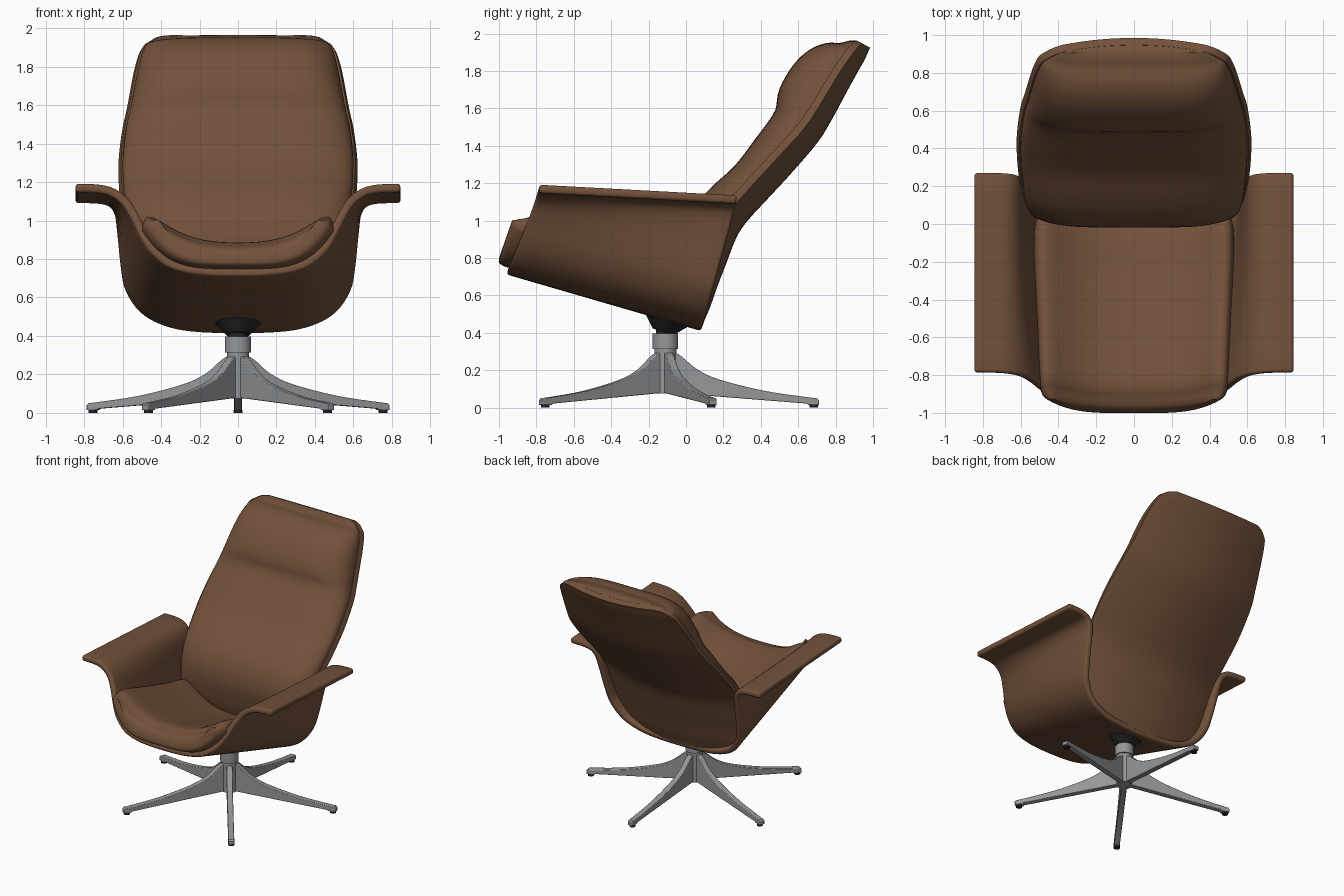
import bpy, bmesh, math
from mathutils import Matrix, Vector

if "Cube" in bpy.data.objects:
    bpy.data.objects.remove(bpy.data.objects["Cube"])


def material(name, rgb):
    m = bpy.data.materials.new(name)
    m.diffuse_color = (*rgb, 1)
    m.use_nodes = True
    m.node_tree.nodes["Principled BSDF"].inputs["Base Color"].default_value = m.diffuse_color
    return m


LEATHER = material("brown leather", (0.17, 0.083, 0.043))
METAL = material("grey metal", (0.30, 0.31, 0.32))
BLACK = material("black", (0.018, 0.018, 0.02))


def finish(name, bm, mat, angle=40, recalc=True):
    if recalc:
        bmesh.ops.recalc_face_normals(bm, faces=bm.faces)
    me = bpy.data.meshes.new(name)
    bm.to_mesh(me)
    bm.free()
    me.materials.append(mat)
    me.polygons.foreach_set("use_smooth", [True] * len(me.polygons))
    me.set_sharp_from_angle(angle=math.radians(angle))
    ob = bpy.data.objects.new(name, me)
    bpy.context.collection.objects.link(ob)
    return ob


def spline(pts, n=4):
    """Catmull-Rom curve through tuples of any length."""
    p = [pts[0]] + list(pts) + [pts[-1]]
    out = []
    for i in range(1, len(p) - 2):
        for k in range(n):
            t = k / n
            out.append(tuple(
                0.5 * (2 * b + (c - a) * t + (2 * a - 5 * b + 4 * c - d) * t * t
                       + (3 * b - a - 3 * c + d) * t ** 3)
                for a, b, c, d in zip(*p[i - 1:i + 3])))
    return out + [tuple(pts[-1])]


def loft(name, rows, mat, closed):
    """Skin equal rows of points: open sheet, or capped tube when closed."""
    bm = bmesh.new()
    vs = [[bm.verts.new(q) for q in r] for r in rows]
    n = len(rows[0])
    for a, b in zip(vs, vs[1:]):
        for j in range(n if closed else n - 1):
            k = (j + 1) % n
            bm.faces.new((a[j], a[k], b[k], b[j]))
    if closed:
        bm.faces.new(vs[0])
        bm.faces.new(vs[-1])
    return finish(name, bm, mat, 50, recalc=closed)


def thicken(ob, t, bevel):
    s = ob.modifiers.new("thickness", 'SOLIDIFY')
    s.thickness, s.offset = t, 1
    b = ob.modifiers.new("round rim", 'BEVEL')
    b.width, b.segments, b.limit_method = bevel, 3, 'ANGLE'
    b.angle_limit = math.radians(50)


U = [math.sin(math.pi / 2 * (k / 14 - 1)) for k in range(29)]

# Lower shell with flared arms: ruled between a front and a rear profile (x, z)
front = [(0, .712), (.2, .72), (.35, .755), (.45, .83), (.505, .91),
         (.55, 1.0), (.60, 1.08), (.66, 1.125), (.73, 1.143), (.845, 1.147)]
rear = [(0, .41), (.25, .42), (.4, .455), (.51, .52), (.585, .63),
        (.61, .75), (.628, .93), (.645, 1.04), (.70, 1.083), (.845, 1.09)]


def full(half):
    return spline([(-x, z) for x, z in half[:0:-1]] + half)


ends = [[Vector((x, -.96 + (z - .71) * .396, z)) for x, z in full(front)],
        [Vector((x, .08 + (z - .41) * .278, z)) for x, z in full(rear)]]
rows = [[a.lerp(b, i / 10) for a, b in zip(*ends)] for i in range(11)]
thicken(loft("lower_shell", rows, LEATHER, False), .045, .016)

# Back: rows of (z, y, half width, cushion depth) up the rear centre line
back = spline([
    (.44, .09, .22, .05), (.47, .10, .36, .06), (.54, .13, .48, .09),
    (.64, .165, .555, .17), (.77, .215, .585, .25), (.91, .27, .60, .28),
    (1.0, .33, .61, .265), (1.12, .44, .62, .25), (1.25, .56, .62, .265),
    (1.42, .705, .60, .285), (1.55, .785, .575, .325), (1.68, .855, .552, .32),
    (1.78, .91, .53, .28), (1.86, .955, .50, .20), (1.905, .975, .45, .13),
    (1.925, .985, .38, .08)])
shell_rows, cushion_rows = [], []
for i, (z, y, w, depth) in enumerate(back):
    p, q = back[max(i - 1, 0)], back[min(i + 1, len(back) - 1)]
    nrm = Vector((0, -(q[0] - p[0]), q[1] - p[1])).normalized()

    def at(x, off):
        return Vector((x, y, z)) + nrm * off

    def dish(x):
        return .11 * (x / .62) ** 2

    shell_rows.append([at(w * u, dish(w * u)) for u in U])
    c = w - .022
    base = [.043 + dish(c * u) for u in U]
    top = [b + max(depth - b, .02) * math.sqrt(max(0, 1 - abs(u) ** 5))
           for b, u in zip(base, U)]
    cushion_rows.append([at(c * u, t) for u, t in zip(U, top)]
                        + [at(c * U[j], base[j]) for j in range(27, 0, -1)])
thicken(loft("back_shell", shell_rows, LEATHER, False), .042, .015)
loft("back_cushion", cushion_rows, LEATHER, True)

# Seat cushion: rows of (y, half width, underside z, depth), sides turned up
seat = spline([
    (-1.0, .42, .805, .02), (-.99, .46, .775, .08), (-.945, .49, .752, .12),
    (-.85, .502, .73, .15), (-.5, .517, .62, .165), (-.2, .53, .535, .17),
    (0, .53, .49, .17), (.1, .5, .48, .12)])
rows = []
for y, w, zb, th in seat:
    low = [zb + .2 * u ** 4 for u in U]
    high = [b + th * (1 + .6 * u * u) * math.sqrt(max(0, 1 - u ** 6))
            for b, u in zip(low, U)]
    ring = [(w * u, z) for u, z in zip(U, high)]
    ring += [(w * U[j], low[j]) for j in range(27, 0, -1)]
    rows.append([(x, y + .35 * (z - .8), z) for x, z in ring])
loft("seat_cushion", rows, LEATHER, True)

# Swivel mount and hub
CY = -.11


def cylinder(name, r1, r2, z0, z1, mat, tilt=0):
    bm = bmesh.new()
    bmesh.ops.create_cone(bm, cap_ends=True, segments=40, radius1=r1, radius2=r2,
                          depth=z1 - z0,
                          matrix=Matrix.Translation((0, CY, (z0 + z1) / 2))
                          @ Matrix.Rotation(tilt, 4, 'X'))
    return finish(name, bm, mat)


cylinder("swivel_cone", .06, .125, .405, .475, BLACK, -.28)
cylinder("swivel_stem", .05, .05, .36, .44, BLACK)
cylinder("hub_collar", .068, .068, .315, .397, METAL)
cylinder("hub_column", .058, .058, .075, .32, METAL)

# Five star legs, one pointing backwards, each with a black foot pad
curve = spline([(.04, .30), (.085, .275), (.17, .205), (.29, .15),
                (.53, .09), (.77, .055), (.81, .052)])
outline = curve + [(.822, .04), (.822, .014), (.765, .014), (.755, .022), (.02, .08)]
for k in range(5):
    turn = Matrix.Translation((0, CY, 0)) @ Matrix.Rotation(math.radians(90 + 72 * k), 4, 'Z')
    bm = bmesh.new()
    face = bm.faces.new([bm.verts.new((r, -.022, z)) for r, z in outline])
    ext = bmesh.ops.extrude_face_region(bm, geom=[face])
    bmesh.ops.translate(bm, vec=(0, .044, 0),
                        verts=[v for v in ext["geom"] if isinstance(v, bmesh.types.BMVert)])
    bm.transform(turn)
    leg = finish("star_leg_%d" % (k + 1), bm, METAL)
    b = leg.modifiers.new("soft edges", 'BEVEL')
    b.width, b.segments, b.limit_method = .004, 2, 'ANGLE'
    b.angle_limit = math.radians(50)
    bm = bmesh.new()
    bmesh.ops.create_cone(bm, cap_ends=True, segments=20, radius1=.023, radius2=.023,
                          depth=.016, matrix=turn @ Matrix.Translation((.793, 0, .008)))
    finish("foot_pad_%d" % (k + 1), bm, BLACK)
